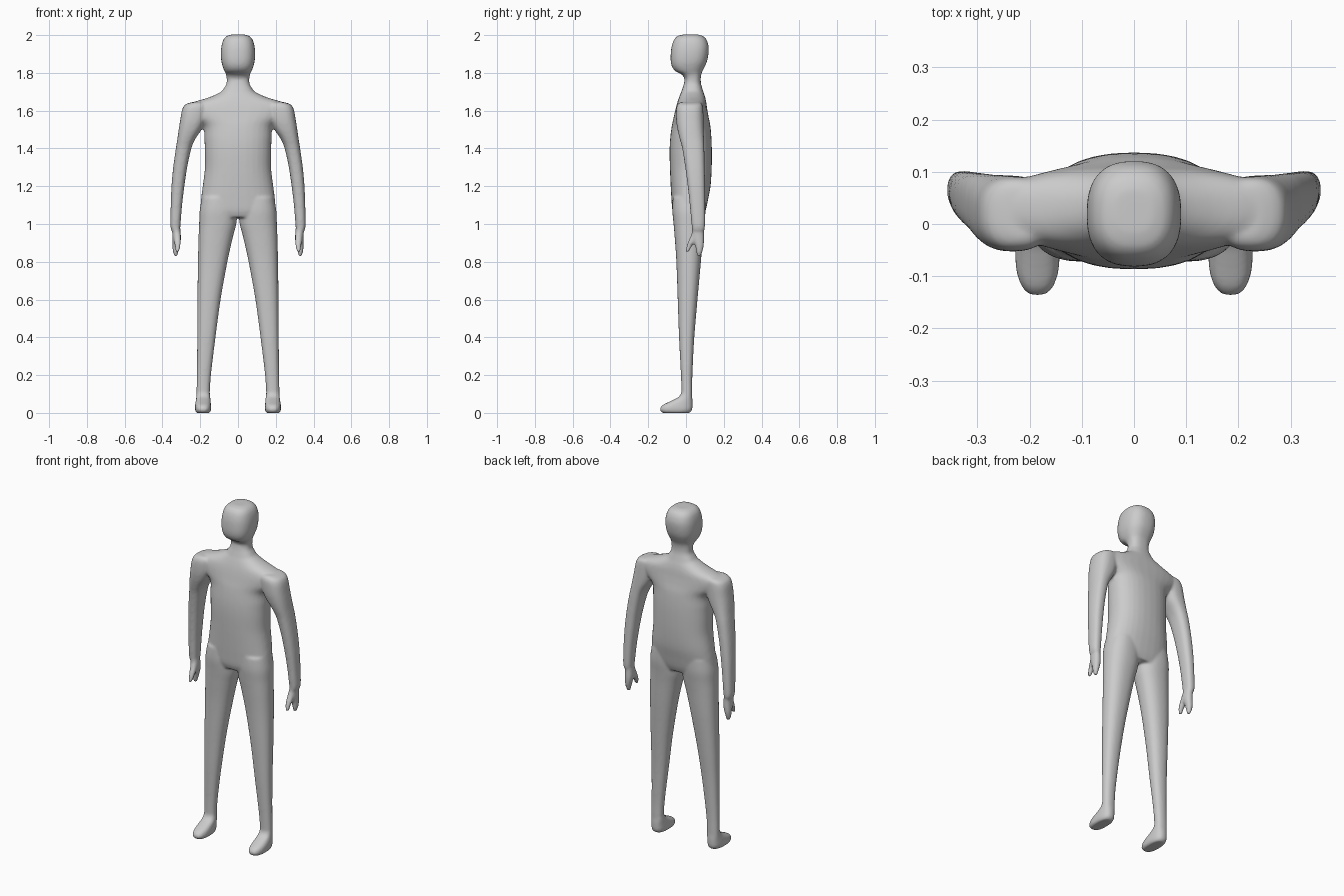
import bpy, bmesh
from math import cos, sin, pi

SEGMENTS, STEPS = 32, 5
bm = bmesh.new()


def spline(rows):
    """Smoothly resample a list of sections (Catmull-Rom)."""
    out = []
    for i in range(len(rows) - 1):
        p0, p1 = rows[max(i - 1, 0)], rows[i]
        p2, p3 = rows[i + 1], rows[min(i + 2, len(rows) - 1)]
        for k in range(STEPS):
            t = k / STEPS
            out.append([0.5 * (2 * b + (c - a) * t + (2 * a - 5 * b + 4 * c - d) * t * t
                               + (3 * b - a - 3 * c + d) * t ** 3)
                        for a, b, c, d in zip(p0, p1, p2, p3)])
    out.append(list(rows[-1]))
    return out


def power(v, e):
    return abs(v) ** (2 / e) * (1 if v >= 0 else -1)


def loft(rows, e=2.4, side=1):
    """Closed loft through rounded sections (z, x0, x1, y0, y1)."""
    rings = []
    for z, x0, x1, y0, y1 in spline(rows):
        cx, cy, rx, ry = (x0 + x1) / 2, (y0 + y1) / 2, (x1 - x0) / 2, (y1 - y0) / 2
        ring = []
        for k in range(SEGMENTS):
            a = 2 * pi * k / SEGMENTS
            ring.append(bm.verts.new((side * (cx + rx * power(cos(a), e)),
                                      cy + ry * power(sin(a), e), z)))
        rings.append(ring)
    for r, s in zip(rings, rings[1:]):
        for k in range(SEGMENTS):
            n = (k + 1) % SEGMENTS
            bm.faces.new((r[k], r[n], s[n], s[k]))
    bm.faces.new(rings[0])
    bm.faces.new(rings[-1])


def centred(rows):
    return [(z, -w, w, y0, y1) for z, w, y0, y1 in rows]


# head and neck
loft(centred([
    (2.003, .035, -.015, .065), (1.995, .06, -.045, .09), (1.975, .078, -.064, .109),
    (1.94, .088, -.076, .12), (1.90, .091, -.081, .119), (1.86, .088, -.081, .111),
    (1.83, .08, -.073, .098), (1.808, .071, -.055, .087), (1.793, .064, -.025, .081),
    (1.77, .06, -.008, .078), (1.74, .062, -.012, .08), (1.70, .085, -.025, .092),
    (1.65, .10, -.04, .105)]), 2.5)

# torso and pelvis
loft(centred([
    (1.73, .063, -.014, .082), (1.70, .09, -.025, .092), (1.67, .155, -.037, .102),
    (1.64, .25, -.047, .108), (1.61, .275, -.055, .112), (1.57, .245, -.064, .119),
    (1.52, .186, -.075, .129), (1.45, .178, -.084, .135), (1.38, .176, -.087, .137),
    (1.29, .176, -.085, .136), (1.2, .187, -.081, .13), (1.13, .196, -.077, .117),
    (1.07, .198, -.072, .104), (1.035, .18, -.06, .09)]), 2.3)

for side in (1, -1):
    # leg
    loft([(1.14, .01, .19, -.07, .105), (1.07, .004, .203, -.072, .104),
          (1.0, .009, .206, -.066, .096), (.93, .027, .209, -.06, .089),
          (.8, .056, .212, -.051, .079), (.6, .092, .215, -.044, .061),
          (.4, .119, .216, -.037, .044), (.2, .143, .218, -.027, .034),
          (.1, .149, .22, -.024, .033), (.05, .15, .22, -.024, .03)], 2.3, side)
    # foot
    loft([(.11, .15, .219, -.023, .031), (.085, .147, .221, -.038, .033),
          (.062, .145, .224, -.082, .035), (.042, .143, .227, -.123, .035),
          (.022, .142, .228, -.138, .034), (.008, .145, .225, -.134, .028),
          (-.001, .152, .218, -.122, .018)], 2.5, side)
    # shoulder and arm
    loft([(1.645, .18, .245, -.03, .075), (1.632, .16, .28, -.045, .087),
          (1.605, .16, .296, -.052, .091), (1.55, .17, .306, -.052, .093),
          (1.5, .193, .314, -.045, .094), (1.45, .226, .321, -.033, .095),
          (1.4, .247, .329, -.02, .097), (1.3, .269, .343, -.004, .099),
          (1.2, .284, .352, .009, .101), (1.1, .296, .356, .02, .102),
          (1.0, .304, .358, .029, .101), (.968, .307, .354, .033, .098)], 2.5, side)
    # hand
    loft([(1.0, .308, .35, .034, .096), (.95, .303, .348, .031, .096),
          (.915, .302, .348, .038, .096), (.885, .308, .348, .048, .094),
          (.855, .315, .345, .054, .088), (.828, .32, .338, .058, .078)], 2.2, side)
    # thumb
    loft([(.965, .307, .34, .034, .07), (.93, .302, .34, .022, .06),
          (.9, .302, .337, .009, .041), (.875, .306, .334, .001, .027),
          (.85, .311, .33, -.002, .014)], 2.2, side)

bmesh.ops.recalc_face_normals(bm, faces=bm.faces)
mesh = bpy.data.meshes.new("body")
bm.to_mesh(mesh)
bm.free()
body = bpy.data.objects.new("body", mesh)
bpy.context.collection.objects.link(body)

# fuse the parts into one smooth skin
remesh = body.modifiers.new("fuse", 'REMESH')
remesh.mode = 'VOXEL'
remesh.voxel_size = 0.007
remesh.use_smooth_shade = True
smooth = body.modifiers.new("soften", 'SMOOTH')
smooth.factor = 0.5
smooth.iterations = 8
